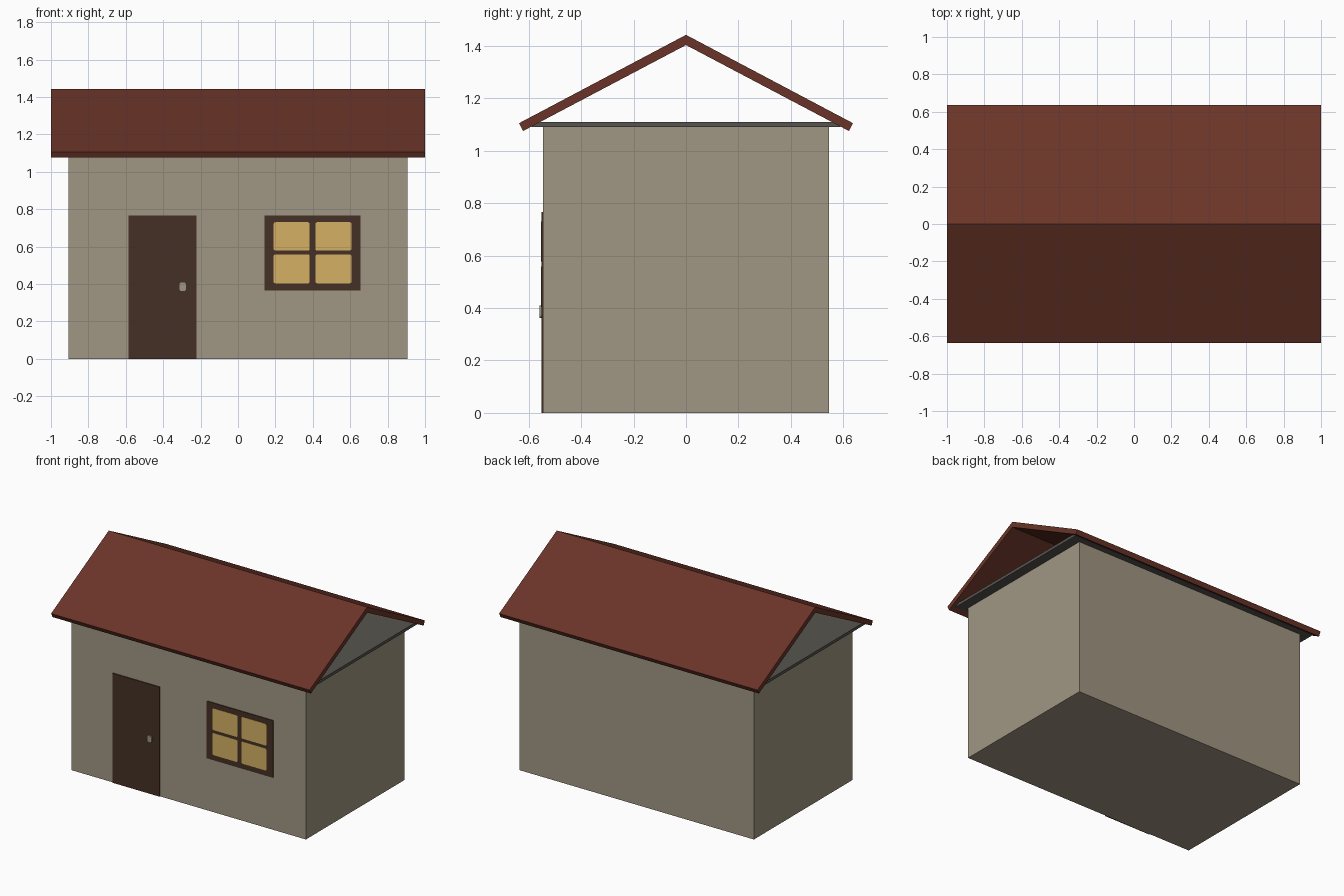
import bpy, bmesh

if "Cube" in bpy.data.objects:
    bpy.data.objects.remove(bpy.data.objects["Cube"])


def srgb(r, g, b):
    lin = [(c / 255 / 12.92) if c / 255 < 0.04045 else ((c / 255 + 0.055) / 1.055) ** 2.4
           for c in (r, g, b)]
    return (*lin, 1.0)


def material(name, rgb):
    m = bpy.data.materials.new(name)
    m.diffuse_color = srgb(*rgb)
    m.use_nodes = True
    m.node_tree.nodes["Principled BSDF"].inputs["Base Color"].default_value = m.diffuse_color
    return m


wall_mat = material("warm grey plaster", (160, 150, 130))
roof_mat = material("red brown roof", (106, 52, 40))
slab_mat = material("dark grey ceiling", (86, 84, 78))
wood_mat = material("dark brown wood", (69, 48, 38))
glass_mat = material("warm yellow glass", (213, 176, 101))


def finish(name, bm, mat):
    bmesh.ops.recalc_face_normals(bm, faces=bm.faces)
    me = bpy.data.meshes.new(name)
    bm.to_mesh(me)
    bm.free()
    me.materials.append(mat)
    ob = bpy.data.objects.new(name, me)
    bpy.context.collection.objects.link(ob)
    return ob


def box(name, x0, x1, y0, y1, z0, z1, mat, corner=0.0):
    """Box between limits; corner rounds the edges running along y."""
    bm = bmesh.new()
    bmesh.ops.create_cube(bm, size=1)
    for v in bm.verts:
        v.co = ((x0 + x1) / 2 + v.co.x * (x1 - x0),
                (y0 + y1) / 2 + v.co.y * (y1 - y0),
                (z0 + z1) / 2 + v.co.z * (z1 - z0))
    if corner:
        edges = [e for e in bm.edges if abs(e.verts[0].co.y - e.verts[1].co.y) > 1e-5]
        bmesh.ops.bevel(bm, geom=edges, offset=corner, segments=3, profile=0.5,
                        affect='EDGES')
    return finish(name, bm, mat)


FRONT = -0.545

# House body and the overhanging ceiling slab
box("walls", -0.907, 0.907, FRONT, 0.545, 0, 1.09, wall_mat)
box("ceiling_slab", -0.975, 0.975, -0.59, 0.59, 1.09, 1.11, slab_mat)

# Roof: one gable profile extruded along x, open at both ends
half = [(0.637, 1.105), (0.622, 1.075)]
profile = ([(0, 1.442)] + half + [(0, 1.403)]
           + [(-y, z) for y, z in reversed(half)])
bm = bmesh.new()
ends = [[bm.verts.new((x, y, z)) for y, z in profile] for x in (-1, 1)]
n = len(profile)
for i in range(n):
    j = (i + 1) % n
    bm.faces.new((ends[0][i], ends[0][j], ends[1][j], ends[1][i]))
for e in ends:
    bm.faces.new(e[0:4])
    bm.faces.new((e[0], e[3], e[4], e[5]))
finish("roof", bm, roof_mat)

# Door with knob
box("door", -0.586, -0.222, FRONT - 0.006, FRONT + 0.004, 0, 0.766, wood_mat)
box("door_knob", -0.314, -0.278, FRONT - 0.014, FRONT - 0.004, 0.361, 0.409,
    wall_mat, 0.014)

# Window frame with four rounded panes
box("window_frame", 0.143, 0.655, FRONT - 0.006, FRONT + 0.002, 0.366, 0.766, wood_mat)
for side, x0, x1 in (("left", 0.190, 0.383), ("right", 0.414, 0.607)):
    for level, z0, z1 in (("lower", 0.403, 0.558), ("upper", 0.578, 0.730)):
        box(f"pane_{level}_{side}", x0, x1, FRONT - 0.008, FRONT - 0.002,
            z0, z1, glass_mat, 0.01)
